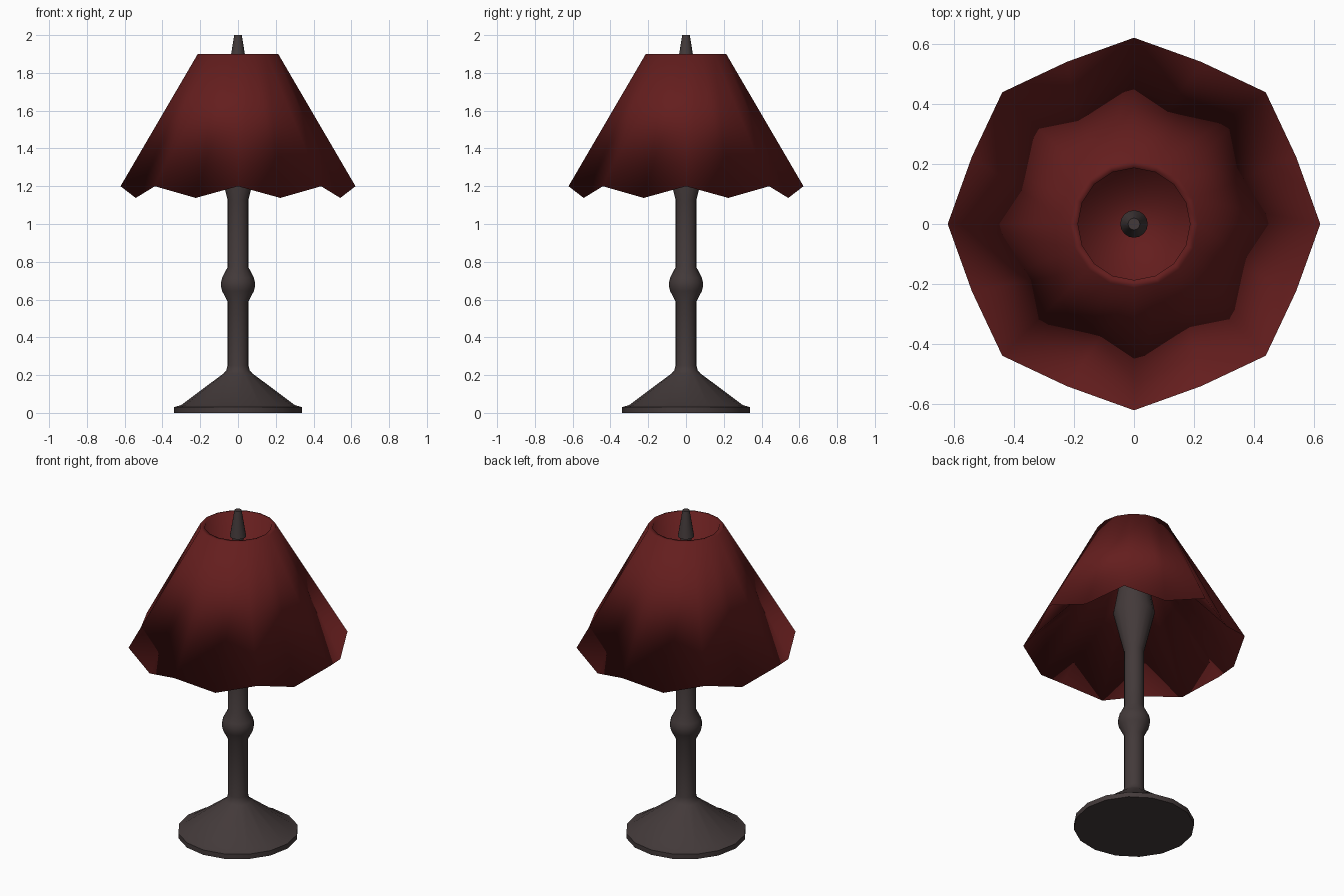
import bpy, bmesh, math

if "Cube" in bpy.data.objects:
    bpy.data.objects.remove(bpy.data.objects["Cube"])

SIDES = 16


def material(name, color):
    m = bpy.data.materials.new(name)
    m.diffuse_color = (*color, 1)
    m.use_nodes = True
    m.node_tree.nodes["Principled BSDF"].inputs["Base Color"].default_value = m.diffuse_color
    return m


def loft(name, rings, mat, cap_start=False, cap_end=False):
    """Skin rings given as functions of the side index -> (radius, height)."""
    bm = bmesh.new()
    loops = []
    for ring in rings:
        loop = []
        for i in range(SIDES):
            a = 2 * math.pi * i / SIDES
            r, z = ring(i)
            loop.append(bm.verts.new((r * math.cos(a), r * math.sin(a), z)))
        loops.append(loop)
    for lo, hi in zip(loops, loops[1:]):
        for i in range(SIDES):
            j = (i + 1) % SIDES
            bm.faces.new((lo[i], lo[j], hi[j], hi[i]))
    if cap_start:
        bm.faces.new(loops[0][::-1])
    if cap_end:
        bm.faces.new(loops[-1])
    for f in bm.faces:
        f.smooth = True
    me = bpy.data.meshes.new(name)
    bm.to_mesh(me)
    bm.free()
    me.materials.append(mat)
    ob = bpy.data.objects.new(name, me)
    bpy.context.collection.objects.link(ob)
    return ob


def circle(r, z):
    return lambda i: (r, z)


def scalloped_rim(i):
    # Lower rim alternates between raised corners and hanging points
    return (0.622, 1.2) if i % 2 == 0 else (0.586, 1.138)


bronze = material("dark_bronze", (0.056, 0.042, 0.042))
red = material("dark_red_fabric", (0.127, 0.0125, 0.0125))

# Turned stand: foot, stem, knob, flared socket, neck and tapering finial
profile = [(0.338, 0), (0.338, 0.03), (0.30, 0.042), (0.075, 0.21), (0.062, 0.225),
           (0.056, 0.25), (0.056, 0.59), (0.084, 0.645), (0.09, 0.67), (0.09, 0.69),
           (0.084, 0.715), (0.056, 0.77), (0.056, 1.13), (0.117, 1.38), (0.085, 1.56),
           (0.03, 1.6), (0.03, 1.835), (0.046, 1.84), (0.02, 2.0)]
stand = loft("stand", [circle(r, z) for r, z in profile], bronze, True, True)
bpy.context.view_layer.objects.active = stand
stand.select_set(True)
bpy.ops.object.shade_smooth_by_angle(angle=math.radians(30))

# Shade: inner lining, scalloped rim, outer cone, top lip and deep recessed cup
loft("shade", [circle(0.187, 1.61), scalloped_rim, circle(0.213, 1.90),
               circle(0.187, 1.90), circle(0.187, 1.63)], red, True, True)
